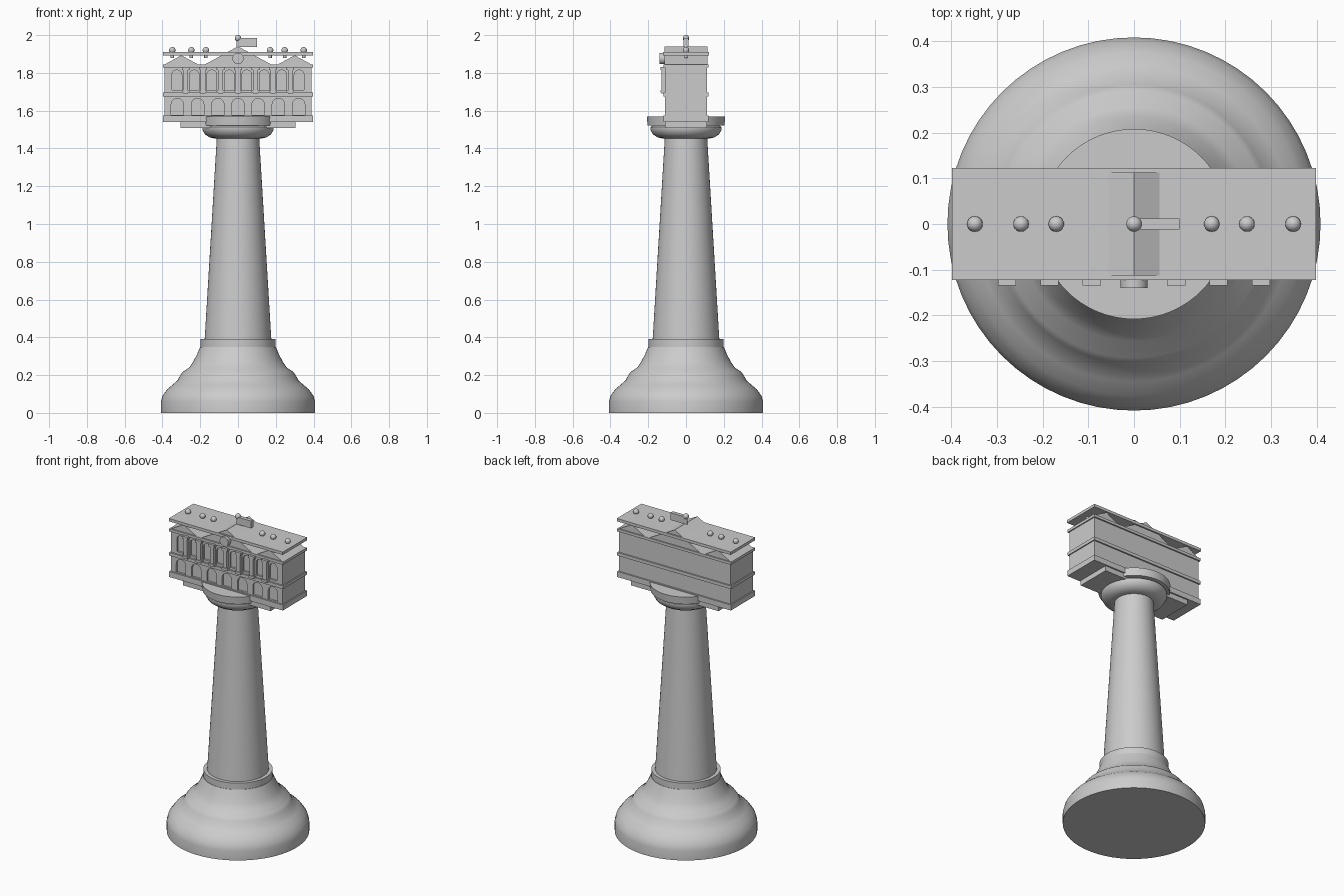
import bpy, bmesh, math
from mathutils import Matrix, Vector

cube = bpy.data.objects.get("Cube")
if cube:
    bpy.data.objects.remove(cube, do_unlink=True)

stone = bpy.data.materials.new("grey stone")
stone.use_nodes = True
GREY = (0.6, 0.6, 0.6, 1)
stone.diffuse_color = GREY
stone.node_tree.nodes["Principled BSDF"].inputs["Base Color"].default_value = GREY


def finish(bm, name, smooth=False):
    bmesh.ops.recalc_face_normals(bm, faces=bm.faces)
    mesh = bpy.data.meshes.new(name)
    bm.to_mesh(mesh)
    bm.free()
    mesh.materials.append(stone)
    ob = bpy.data.objects.new(name, mesh)
    bpy.context.collection.objects.link(ob)
    if smooth:
        bpy.ops.object.select_all(action='DESELECT')
        ob.select_set(True)
        bpy.context.view_layer.objects.active = ob
        bpy.ops.object.shade_smooth_by_angle(angle=math.radians(35))
    return ob


def add_box(bm, x0, x1, y0, y1, z0, z1):
    size = Matrix.Diagonal((x1 - x0, y1 - y0, z1 - z0, 1))
    place = Matrix.Translation(((x0 + x1) / 2, (y0 + y1) / 2, (z0 + z1) / 2))
    bmesh.ops.create_cube(bm, size=1, matrix=place @ size)


def box(name, hx, hy, z0, z1):
    bm = bmesh.new()
    add_box(bm, -hx, hx, -hy, hy, z0, z1)
    return finish(bm, name)


def add_prism(bm, outline, y0, y1):
    """Extrude an x-z outline from y0 to y1."""
    face = bm.faces.new([bm.verts.new((x, y0, z)) for x, z in outline])
    ext = bmesh.ops.extrude_face_region(bm, geom=[face])
    verts = [v for v in ext["geom"] if isinstance(v, bmesh.types.BMVert)]
    bmesh.ops.translate(bm, verts=verts, vec=(0, y1 - y0, 0))


def lathe(name, profile, steps=64):
    bm = bmesh.new()
    pts = [(0, profile[0][1])] + profile + [(0, profile[-1][1])]
    verts = [bm.verts.new((r, 0, z)) for r, z in pts]
    edges = [bm.edges.new(p) for p in zip(verts, verts[1:])]
    bmesh.ops.spin(bm, geom=verts + edges, cent=(0, 0, 0), axis=(0, 0, 1),
                   angle=math.tau, steps=steps)
    bmesh.ops.remove_doubles(bm, verts=bm.verts, dist=0.0001)
    return finish(bm, name, True)


def arch(cx, half, z0, z1, n=10):
    """Round-headed window outline."""
    spring = z1 - half
    arc = [(cx + half * math.cos(math.pi * i / n), spring + half * math.sin(math.pi * i / n))
           for i in range(n + 1)]
    return [(cx - half, z0), (cx + half, z0)] + arc


# Pedestal and column
lathe("flared_base", [(.408, 0), (.408, .06), (.4, .09), (.375, .125), (.345, .15),
                      (.32, .172), (.305, .2), (.293, .217), (.256, .242), (.235, .275),
                      (.217, .31), (.2, .35)])
lathe("base_collar", [(.198, .345), (.198, .39), (.18, .39)])
lathe("tapered_column", [(.177, .38), (.112, 1.46)])
lathe("column_capital", [(.125, 1.453), (.15, 1.458), (.175, 1.475), (.189, 1.5),
                         (.189, 1.513), (.17, 1.525)])
lathe("round_platform", [(.203, 1.522), (.208, 1.57)])

# Building body with recessed arched windows
body = box("building_body", .39, .111, 1.56, 1.845)
bm = bmesh.new()
for i in range(-3, 4):
    add_prism(bm, arch(i * .107, .033, 1.578, 1.665), -.2, -.099)
for i in range(8):
    add_prism(bm, arch((i - 3.5) * .0925, .026, 1.71, 1.815), -.2, -.099)
cutter = finish(bm, "window_cutter")
cutter.hide_render = True
cut = body.modifiers.new("windows", 'BOOLEAN')
cut.operation = 'DIFFERENCE'
cut.solver = 'EXACT'
cut.object = cutter
graph = bpy.context.evaluated_depsgraph_get()
body.data = bpy.data.meshes.new_from_object(body.evaluated_get(graph))
body.modifiers.clear()
bpy.data.objects.remove(cutter, do_unlink=True)

# Floor slab, bands and roof
box("under_slab", .305, .111, 1.508, 1.545)
box("lower_band", .397, .12, 1.54, 1.575)
box("middle_band", .397, .12, 1.675, 1.695)
box("upper_band", .397, .12, 1.828, 1.845)
box("roof_slab", .398, .122, 1.892, 1.91)

# Pilasters with wider foot and head
bm = bmesh.new()
for i in range(-3, 4):
    x = i * .0925
    add_box(bm, x - .013, x + .013, -.131, -.1, 1.69, 1.83)
    for z0, z1 in ((1.695, 1.708), (1.816, 1.832)):
        add_box(bm, x - .02, x + .02, -.135, -.1, z0, z1)
finish(bm, "pilasters")

# Gables: tall one in the middle, a low one on each side
bm = bmesh.new()
for cx, half, top in ((0, .177, 1.94), (-.3, .09, 1.893), (.3, .09, 1.893)):
    add_prism(bm, [(cx - half, 1.844), (cx + half, 1.844), (cx, top)], -.113, .113)
finish(bm, "gables")

# Round clock on the front
bm = bmesh.new()
bmesh.ops.create_cone(bm, cap_ends=True, segments=32, radius1=.03, radius2=.03, depth=.04,
                      matrix=Matrix.Translation((0, -.12, 1.876)) @ Matrix.Rotation(math.pi / 2, 4, 'X'))
finish(bm, "clock_disc", True)


def finial(name, x, z, bottom):
    bm = bmesh.new()
    bmesh.ops.create_uvsphere(bm, u_segments=20, v_segments=12, radius=.017,
                              matrix=Matrix.Translation((x, 0, z)))
    bmesh.ops.create_cone(bm, cap_ends=True, segments=16, radius1=.009, radius2=.009,
                          depth=z - bottom, matrix=Matrix.Translation((x, 0, (z + bottom) / 2)))
    finish(bm, name, True)


# Roof balls and flag pole
for side, word in ((-1, "right"), (1, "left")):
    for i, x in enumerate((.17, .247, .348)):
        finial(f"{word}_roof_ball_{i + 1}", side * x, 1.92, 1.88)
finial("flag_pole", 0, 1.984, 1.92)
bm = bmesh.new()
add_box(bm, 0, .1, -.012, .012, 1.938, 1.984)
finish(bm, "flag")
